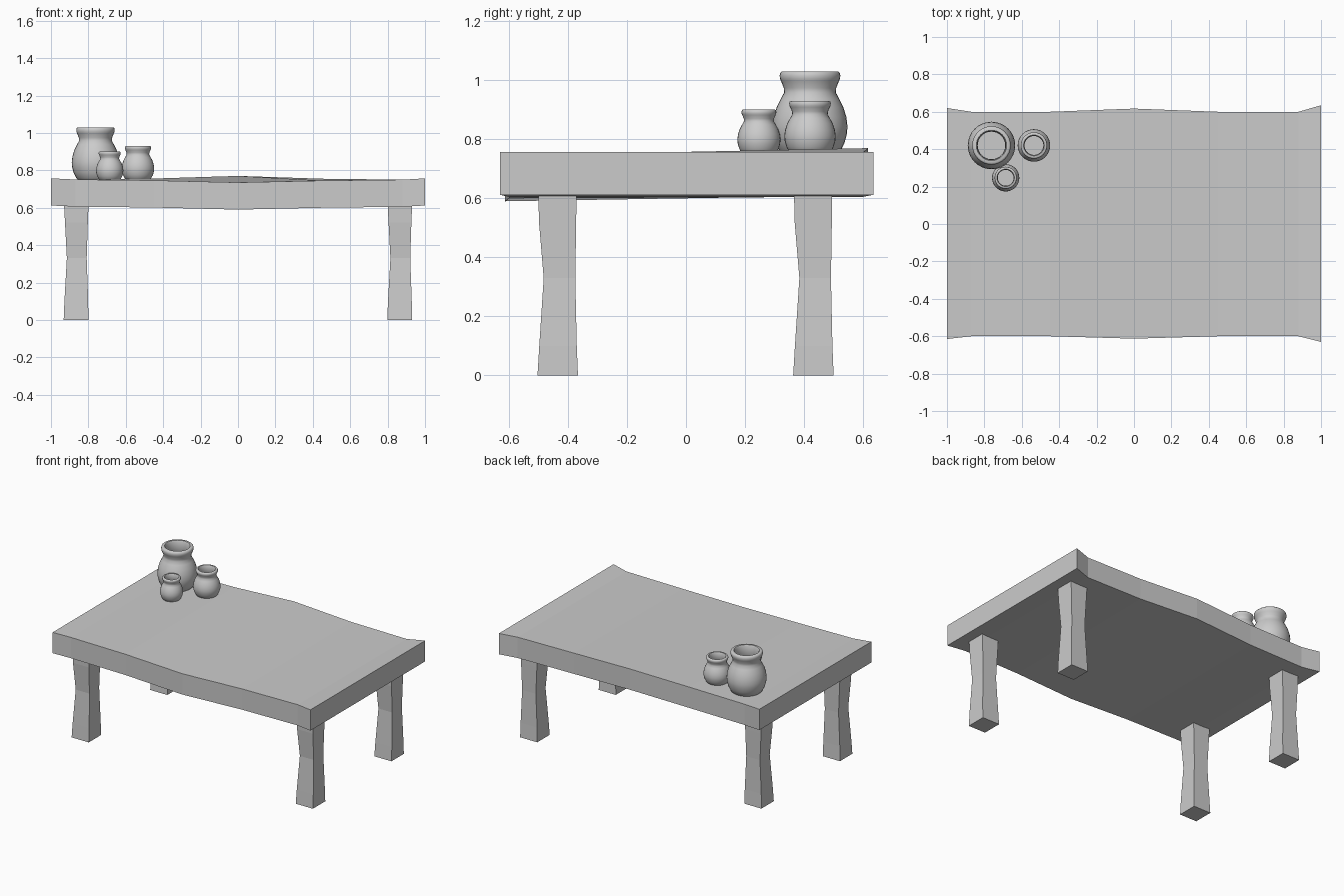
import bpy
import bmesh
from math import cos, sin, tau, radians

if "Cube" in bpy.data.objects:
    bpy.data.objects.remove(bpy.data.objects["Cube"])


def loft(name, rings, cap_end=True, smooth=False):
    """Skin a list of equal-length point rings and cap the ends."""
    bm = bmesh.new()
    loops = [[bm.verts.new(p) for p in ring] for ring in rings]
    for a, b in zip(loops, loops[1:]):
        n = len(a)
        for i in range(n):
            j = (i + 1) % n
            bm.faces.new((a[i], a[j], b[j], b[i]))
    bm.faces.new(loops[0][::-1])
    if cap_end:
        bm.faces.new(loops[-1])
    bmesh.ops.recalc_face_normals(bm, faces=bm.faces)
    mesh = bpy.data.meshes.new(name)
    bm.to_mesh(mesh)
    bm.free()
    obj = bpy.data.objects.new(name, mesh)
    bpy.context.collection.objects.link(obj)
    if smooth:
        bpy.ops.object.select_all(action='DESELECT')
        obj.select_set(True)
        bpy.context.view_layer.objects.active = obj
        bpy.ops.object.shade_smooth_by_angle(angle=radians(40))
    return obj


# Table top: slab sections along x (x, front y, back y, front top z, back top z)
THICK = 0.145
sections = [
    (-1.00, -0.615, 0.62, 0.757, 0.757),
    (-0.87, -0.60, 0.60, 0.751, 0.751),
    (-0.45, -0.60, 0.60, 0.746, 0.756),
    (0.00, -0.613, 0.617, 0.735, 0.770),
    (0.45, -0.60, 0.60, 0.745, 0.755),
    (0.88, -0.60, 0.60, 0.750, 0.750),
    (1.00, -0.63, 0.635, 0.757, 0.757),
]
loft("table_top", [[(x, f, zf - THICK), (x, b, zb - THICK), (x, b, zb), (x, f, zf)]
                   for x, f, b, zf, zb in sections])

# Legs: one slightly pinched square post, repeated at each corner
# (z, x min, x max, y min, y max) around the leg centre
post = [
    (0.00, -0.067, 0.065, -0.070, 0.067),
    (0.10, -0.063, 0.064, -0.064, 0.063),
    (0.33, -0.050, 0.056, -0.049, 0.058),
    (0.52, -0.060, 0.062, -0.065, 0.061),
    (0.615, -0.065, 0.066, -0.067, 0.062),
]
for side, cx in (("left", -0.865), ("right", 0.865)):
    for end, cy in (("front", -0.433), ("back", 0.433)):
        loft(f"{end}_{side}_leg",
             [[(cx + x0, cy + y0, z), (cx + x1, cy + y0, z),
               (cx + x1, cy + y1, z), (cx + x0, cy + y1, z)]
              for z, x0, x1, y0, y1 in post])

# Jars: one turned profile (radius, height) out, over the rim and down inside
profile = [
    (0.72, 0.00), (0.80, 0.03), (0.92, 0.14), (0.985, 0.25), (1.00, 0.34),
    (0.97, 0.45), (0.89, 0.57), (0.78, 0.67), (0.69, 0.745), (0.70, 0.80),
    (0.77, 0.88), (0.80, 0.91), (0.81, 0.95), (0.79, 0.985), (0.75, 1.00),
    (0.64, 1.00), (0.60, 0.97), (0.59, 0.86), (0.58, 0.74), (0.72, 0.62),
    (0.86, 0.45), (0.90, 0.33), (0.82, 0.15), (0.65, 0.07),
]
SEG = 32
jars = [
    ("large_jar", -0.762, 0.42, 0.127, 0.748, 1.03),
    ("medium_jar", -0.535, 0.42, 0.087, 0.750, 0.93),
    ("small_jar", -0.686, 0.247, 0.073, 0.748, 0.90),
]
for name, cx, cy, rad, z0, z1 in jars:
    loft(name, [[(cx + r * rad * cos(tau * i / SEG), cy + r * rad * sin(tau * i / SEG),
                  z0 + h * (z1 - z0)) for i in range(SEG)] for r, h in profile],
         smooth=True)
